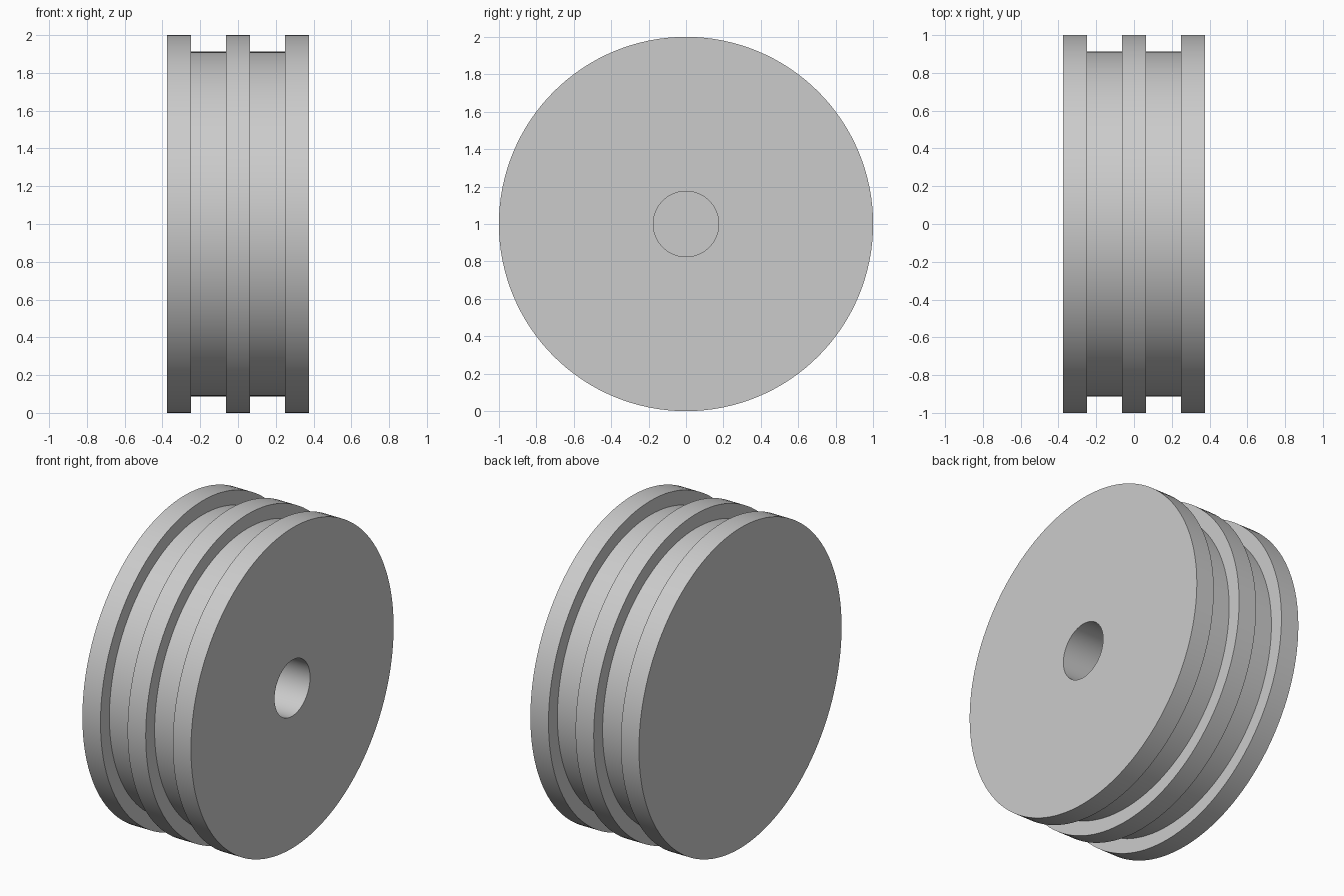
import bpy
import bmesh
import math
from mathutils import Matrix, Vector

cube = bpy.data.objects.get("Cube")
if cube:
    bpy.data.objects.remove(cube, do_unlink=True)

SEGMENTS = 128
RIM, GROOVE, BORE = 1.0, 0.912, 0.175
HALF_WIDTH, GROOVE_OUTER, GROOVE_INNER = 0.375, 0.25, 0.0625
BORE_END = -0.125

# Single grey finish
grey = bpy.data.materials.new("light_grey")
grey.use_nodes = True
colour = (0.6, 0.6, 0.6, 1.0)
grey.diffuse_color = colour
grey.node_tree.nodes["Principled BSDF"].inputs["Base Color"].default_value = colour

# Half profile (x, radius): closed back, two grooves, blind bore in the +x face
right_half = [(GROOVE_INNER, RIM), (GROOVE_INNER, GROOVE),
              (GROOVE_OUTER, GROOVE), (GROOVE_OUTER, RIM), (HALF_WIDTH, RIM)]
left_half = [(-x, r) for x, r in reversed(right_half)]
profile = ([(-HALF_WIDTH, 0)] + left_half + right_half
           + [(HALF_WIDTH, BORE), (BORE_END, BORE), (BORE_END, 0)])

# Revolve the profile around the x axis
bm = bmesh.new()
verts = [bm.verts.new((x, 0, r)) for x, r in profile]
edges = [bm.edges.new(pair) for pair in zip(verts, verts[1:])]
bmesh.ops.spin(bm, geom=verts + edges, cent=(0, 0, 0), axis=(1, 0, 0),
               angle=math.tau, steps=SEGMENTS, use_merge=False)
bmesh.ops.remove_doubles(bm, verts=bm.verts, dist=0.0005)
bmesh.ops.recalc_face_normals(bm, faces=bm.faces)
bmesh.ops.transform(bm, matrix=Matrix.Translation(Vector((0, 0, RIM))), verts=bm.verts)

mesh = bpy.data.meshes.new("grooved_wheel")
bm.to_mesh(mesh)
bm.free()
mesh.materials.append(grey)
wheel = bpy.data.objects.new("grooved_wheel", mesh)
bpy.context.collection.objects.link(wheel)

# Smooth round surfaces, crisp rims
bpy.ops.object.select_all(action="DESELECT")
wheel.select_set(True)
bpy.context.view_layer.objects.active = wheel
bpy.ops.object.shade_smooth_by_angle(angle=math.radians(30))
